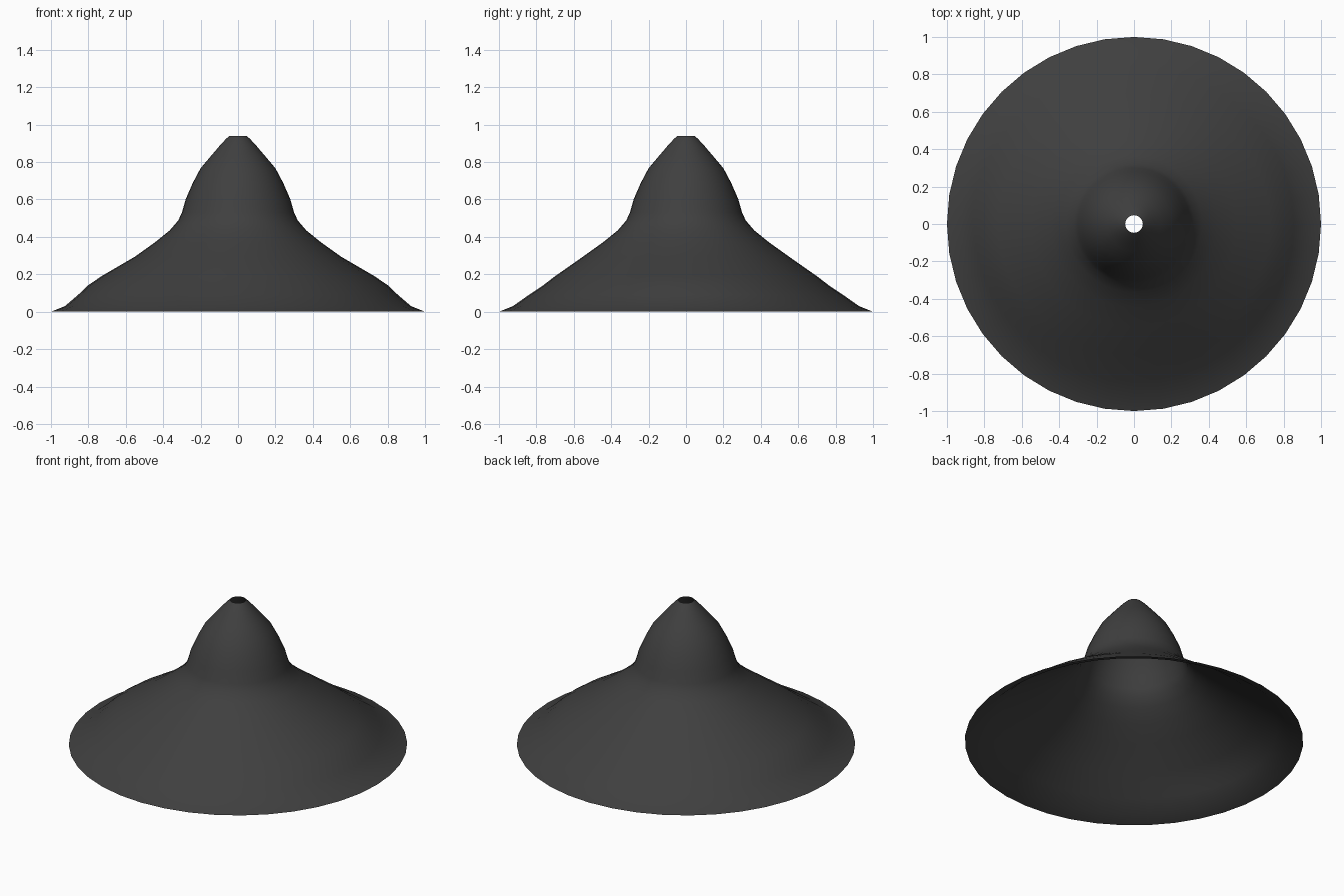
import bpy, bmesh, math

if "Cube" in bpy.data.objects:
    bpy.data.objects.remove(bpy.data.objects["Cube"])

SEGMENTS = 40
# Radius, height, extra radius of the soft bulges on the left and right of the brim
PROFILE = [
    (1.00, 0.00, 0.0), (0.925, 0.03, 0.0), (0.84, 0.09, 0.015),
    (0.765, 0.14, 0.038), (0.70, 0.19, 0.03), (0.55, 0.295, 0.0),
    (0.445, 0.37, 0.0), (0.365, 0.435, 0.0), (0.32, 0.487, 0.0),
    (0.30, 0.53, 0.0), (0.28, 0.60, 0.0), (0.243, 0.686, 0.0),
    (0.20, 0.767, 0.0), (0.147, 0.83, 0.0), (0.10, 0.885, 0.0),
    (0.068, 0.92, 0.0), (0.047, 0.94, 0.0),
]

# Open revolved shell: flared brim, cone and crown with a small top hole
bm = bmesh.new()
rings = []
for r, z, bulge in PROFILE:
    ring = []
    for i in range(SEGMENTS):
        a = 2 * math.pi * i / SEGMENTS
        rad = r + bulge * math.cos(a) ** 4
        ring.append(bm.verts.new((rad * math.cos(a), rad * math.sin(a), z)))
    rings.append(ring)
for low, high in zip(rings, rings[1:]):
    for i in range(SEGMENTS):
        j = (i + 1) % SEGMENTS
        bm.faces.new((low[i], low[j], high[j], high[i])).smooth = True

mesh = bpy.data.meshes.new("hat")
bm.to_mesh(mesh)
bm.free()
hat = bpy.data.objects.new("hat", mesh)
bpy.context.collection.objects.link(hat)

# Dark cloth colour
cloth = bpy.data.materials.new("dark_cloth")
cloth.diffuse_color = (0.05, 0.05, 0.05, 1)
cloth.use_nodes = True
cloth.node_tree.nodes["Principled BSDF"].inputs["Base Color"].default_value = cloth.diffuse_color
mesh.materials.append(cloth)
